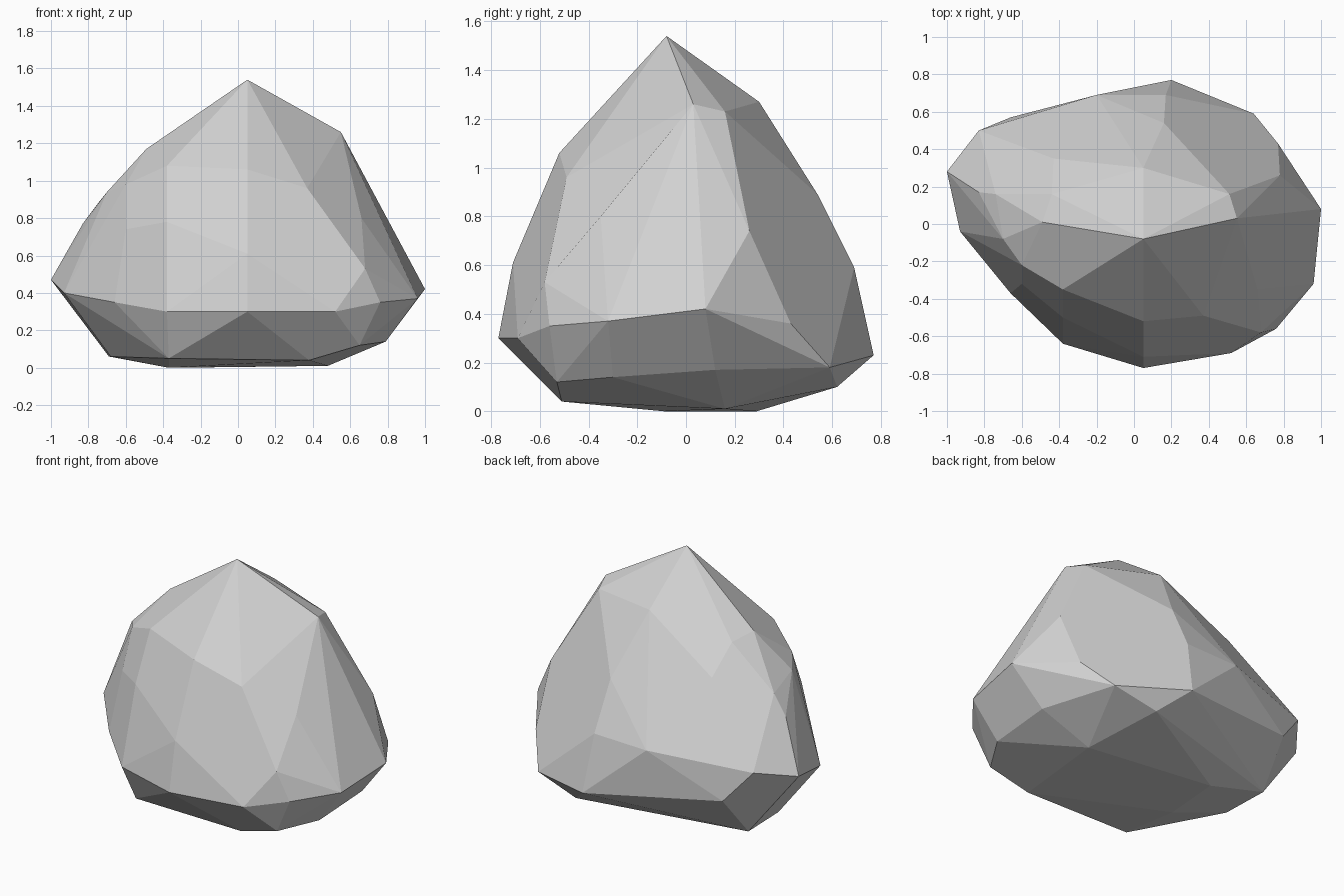
import bpy
import bmesh
from math import radians

# Remove only the default object
default_object = bpy.data.objects.get("Cube")
if default_object is not None:
    bpy.data.objects.remove(default_object, do_unlink=True)


def make_material(name, grey):
    """Create one flat, matt colour."""
    material = bpy.data.materials.new(name)
    material.use_nodes = True
    colour = (grey, grey, grey, 1)
    material.diffuse_color = colour
    shader = material.node_tree.nodes.get("Principled BSDF")
    shader.inputs["Base Color"].default_value = colour
    shader.inputs["Roughness"].default_value = 1
    return material


def chisel_stone(name, bands, material, flatness):
    """Wrap the corner bands in a faceted skin and merge near-flat facets."""
    mesh = bpy.data.meshes.new(name)
    stone = bmesh.new()
    for corners in bands:
        for corner in corners:
            stone.verts.new(corner)

    # Skin the corners, then drop anything left inside the skin
    bmesh.ops.convex_hull(stone, input=stone.verts[:], use_existing_faces=False)
    loose = [vertex for vertex in stone.verts if not vertex.link_faces]
    bmesh.ops.delete(stone, geom=loose, context="VERTS")

    # Join neighbouring triangles into broad chiselled facets
    bmesh.ops.dissolve_limit(
        stone,
        angle_limit=flatness,
        verts=stone.verts[:],
        edges=stone.edges[:],
    )
    bmesh.ops.recalc_face_normals(stone, faces=stone.faces[:])
    for face in stone.faces:
        face.smooth = False

    stone.to_mesh(mesh)
    stone.free()
    mesh.materials.append(material)
    boulder = bpy.data.objects.new(name, mesh)
    bpy.context.collection.objects.link(boulder)
    return boulder


# Pointed summit and the ridge running off its back
summit = [
    (.05, -.08, 1.54), (.05, .3, 1.27), (-.49, .01, 1.17),
    (.55, .03, 1.26), (.51, .16, 1.23), (-.44, .16, 1.14),
]

# Shoulders below the summit
shoulders = [
    (.05, -.52, 1.06), (-.38, -.35, 1.08), (.37, -.49, .96),
    (-.6, -.22, .98), (-.74, .16, .89), (-.43, .35, .98),
    (.16, .54, .89), (-.7, -.08, .94),
]

# Steep flanks
flanks = [
    (.81, -.03, .74), (.78, .26, .74), (.66, -.35, .8),
    (.68, -.58, .53), (.05, -.71, .61), (-.38, -.5, .78),
    (-.6, -.32, .74), (-.79, -.06, .75), (-.83, .17, .77),
]

# Widest band, where the stone turns under
girdle = [
    (1, .08, .42), (.96, -.32, .37), (.76, -.56, .35),
    (.52, -.69, .3), (.05, -.77, .3), (-.38, -.64, .3),
    (-.66, -.37, .35), (-.93, -.04, .4), (-1, .28, .47),
    (-.83, .5, .53), (-.66, .57, .33), (-.2, .69, .58),
    (.17, .69, .59), (.77, .43, .36), (.2, .77, .23),
]

# Undercut base and the small patch it rests on
base = [
    (.64, .59, .18), (.8, .12, .17), (.79, -.3, .14),
    (.65, -.53, .12), (.38, -.51, .04), (-.37, -.51, .05),
    (-.68, .03, .06), (-.69, .35, .06), (.35, .62, .1),
    (.48, .16, .01), (-.34, .29, 0), (-.37, -.09, 0),
]

stone_grey = make_material("stone grey", .64)
chisel_stone(
    "boulder",
    [summit, shoulders, flanks, girdle, base],
    stone_grey,
    radians(5),
)
